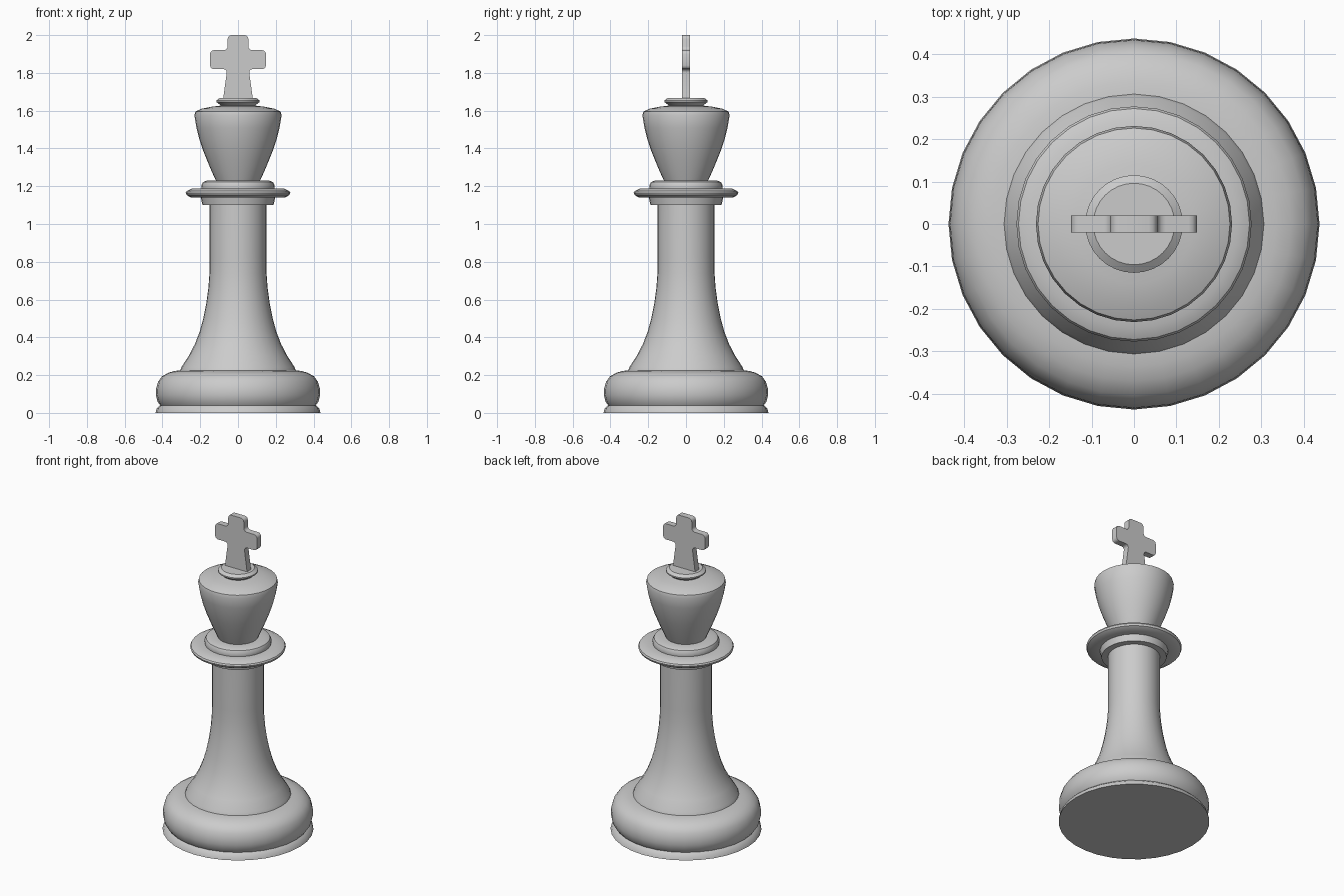
import bpy, bmesh, math

if "Cube" in bpy.data.objects:
    bpy.data.objects.remove(bpy.data.objects["Cube"])

SIDES = 32


def finish(bm, name, angle):
    bmesh.ops.recalc_face_normals(bm, faces=bm.faces[:])
    mesh = bpy.data.meshes.new(name)
    bm.to_mesh(mesh)
    bm.free()
    ob = bpy.data.objects.new(name, mesh)
    bpy.context.collection.objects.link(ob)
    bpy.ops.object.select_all(action='DESELECT')
    ob.select_set(True)
    bpy.context.view_layer.objects.active = ob
    bpy.ops.object.shade_smooth_by_angle(angle=math.radians(angle))
    return ob


def lathe(name, profile):
    """Turn an (r, z) profile around z; a point with r = 0 closes the end."""
    bm = bmesh.new()
    verts = [bm.verts.new((r, 0, z)) for r, z in profile]
    edges = [bm.edges.new(pair) for pair in zip(verts, verts[1:])]
    bmesh.ops.spin(bm, geom=verts + edges, cent=(0, 0, 0), axis=(0, 0, 1),
                   angle=math.tau, steps=SIDES, use_duplicate=False)
    bmesh.ops.remove_doubles(bm, verts=bm.verts[:], dist=0.0005)
    ob = finish(bm, name, 35)
    # open shells: make sure the normals face outwards
    me = ob.data
    if sum(p.normal.x * p.center.x + p.normal.y * p.center.y for p in me.polygons) < 0:
        me.flip_normals()
    return ob


# Foot: flared plinth and rounded cushion
lathe("foot", [(0, 0), (0.437, 0), (0.430, 0.025), (0.412, 0.04),
               (0.426, 0.06), (0.435, 0.095), (0.433, 0.13), (0.423, 0.165),
               (0.403, 0.193), (0.37, 0.212), (0.335, 0.222), (0.306, 0.225)])

# Stem: concave flare running into a straight shaft
lathe("stem", [(0.306, 0.225), (0.300, 0.242), (0.262, 0.30), (0.228, 0.365),
               (0.203, 0.43), (0.184, 0.50), (0.168, 0.58), (0.157, 0.66),
               (0.151, 0.74), (0.150, 0.82), (0.150, 1.10)])

# Collar: lower ring, wide disc, upper rounded ring
lathe("collar", [(0.150, 1.10), (0.188, 1.10), (0.197, 1.14), (0.248, 1.14),
                 (0.272, 1.153), (0.277, 1.165), (0.272, 1.174), (0.245, 1.187),
                 (0.192, 1.187), (0.194, 1.205), (0.185, 1.222),
                 (0.165, 1.23), (0.117, 1.23)])

# Head: flared cup with domed top
lathe("head", [(0.117, 1.23), (0.140, 1.28), (0.163, 1.335), (0.185, 1.39),
               (0.205, 1.45), (0.220, 1.51), (0.231, 1.575), (0.226, 1.595),
               (0.190, 1.611), (0.14, 1.621), (0.090, 1.627)])

# Knob on top of the head
lathe("knob", [(0.090, 1.627), (0.115, 1.646), (0.115, 1.654),
               (0.096, 1.668), (0, 1.668)])

# Cross: mirrored outline, rounded corners, extruded through y
half = [(0.079, 1.66), (0.057, 1.82), (0.148, 1.82), (0.148, 1.92),
        (0.055, 1.92), (0.055, 2.0)]
outline = half + [(-x, z) for x, z in reversed(half)]
bm = bmesh.new()
face = bm.faces.new([bm.verts.new((x, -0.02, z)) for x, z in outline])
out = bmesh.ops.extrude_face_region(bm, geom=[face])
bmesh.ops.translate(bm, vec=(0, 0.04, 0),
                    verts=[v for v in out["geom"] if isinstance(v, bmesh.types.BMVert)])
corners = [e for e in bm.edges
           if abs(e.verts[0].co.y - e.verts[1].co.y) > 0.03 and e.verts[0].co.z > 1.7]
bmesh.ops.bevel(bm, geom=corners, offset=0.02, segments=3, profile=0.5, affect='EDGES')
finish(bm, "cross", 40)
